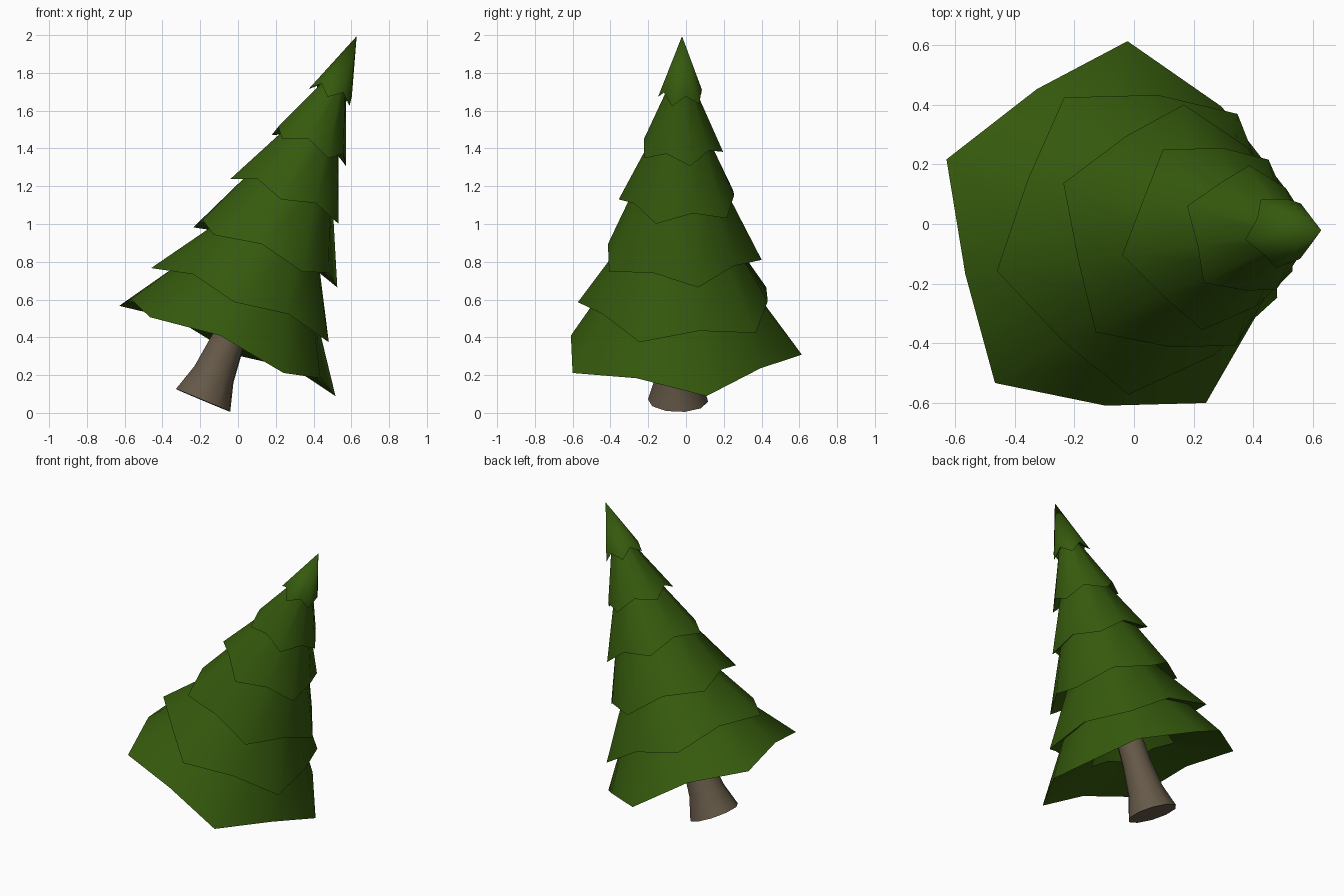
import bpy, bmesh, math
from mathutils import Vector, Matrix

if "Cube" in bpy.data.objects:
    bpy.data.objects.remove(bpy.data.objects["Cube"])

TILT = math.radians(22.7)
SIDES = 10
TWIST = math.radians(13)

# leaning tree axis: local z runs from the trunk foot to the tip
LEAN = (Matrix.Translation((-0.185, -0.042, 0.066))
        @ Matrix.Rotation(TILT, 4, 'Y') @ Matrix.Rotation(-0.01, 4, 'X'))


def material(name, rgb):
    m = bpy.data.materials.new(name)
    m.diffuse_color = (*rgb, 1)
    m.use_nodes = True
    m.node_tree.nodes["Principled BSDF"].inputs["Base Color"].default_value = m.diffuse_color
    return m


def ring(bm, r_long, z_long, r_short, z_short, odd=0):
    """Ten-point ring that alternates between long and short points."""
    out = []
    for i in range(SIDES):
        r, z = (r_long, z_long) if (i + odd) % 2 == 0 else (r_short, z_short)
        a = TWIST + i * math.tau / SIDES
        out.append(bm.verts.new((r * math.cos(a), r * math.sin(a), z)))
    return out


def bridge(bm, a, b):
    """Faces between a lower ring a and an upper ring b, facing outward."""
    for i in range(SIDES):
        j = (i + 1) % SIDES
        bm.faces.new((a[i], a[j], b[j], b[i]))


def finish(bm, name, mat, angle):
    bm.transform(LEAN)
    me = bpy.data.meshes.new(name)
    bm.to_mesh(me)
    bm.free()
    ob = bpy.data.objects.new(name, me)
    bpy.context.collection.objects.link(ob)
    me.materials.append(mat)
    bpy.ops.object.select_all(action='DESELECT')
    ob.select_set(True)
    bpy.context.view_layer.objects.active = ob
    bpy.ops.object.shade_smooth_by_angle(angle=math.radians(angle))


green = material("pine green", (0.036, 0.102, 0.004))
bark = material("bark brown", (0.13, 0.099, 0.064))

# trunk: flared foot
bm = bmesh.new()
rings = [ring(bm, r, z, r, z) for r, z in
         ((0.16, 0), (0.115, 0.15), (0.092, 0.34), (0.085, 0.5))]
for a, b in zip(rings, rings[1:]):
    bridge(bm, a, b)
bm.faces.new(rings[0][::-1])
finish(bm, "trunk", bark, 50)

# branch tiers: rim radius, rim height, top radius, top height
tiers = [(0.655, 0.293, 0.385, 0.65), (0.538, 0.539, 0.285, 0.92),
         (0.436, 0.827, 0.225, 1.25), (0.327, 1.138, 0.135, 1.54),
         (0.225, 1.437, 0.06, 1.82), (0.124, 1.736, 0, 2.093)]
for k, (r, z, rt, zt) in enumerate(tiers):
    bm = bmesh.new()
    rim = ring(bm, r, z, r * 0.875, z + 0.053, k % 2)
    # hollow underside, open in the middle
    zi = z + 0.05 + 0.12 * r
    inner = ring(bm, r * 0.43, zi, r * 0.37, zi + 0.03, k % 2)
    bridge(bm, rim, inner[:])
    bmesh.ops.reverse_faces(bm, faces=bm.faces[:])
    # outer slope
    if rt:
        top = ring(bm, rt, zt, rt, zt)
        bridge(bm, rim, top)
    else:
        tip = bm.verts.new((0.006, 0, zt))
        for i in range(SIDES):
            bm.faces.new((rim[i], rim[(i + 1) % SIDES], tip))
    finish(bm, f"branch_tier_{k + 1}", green, 45)
